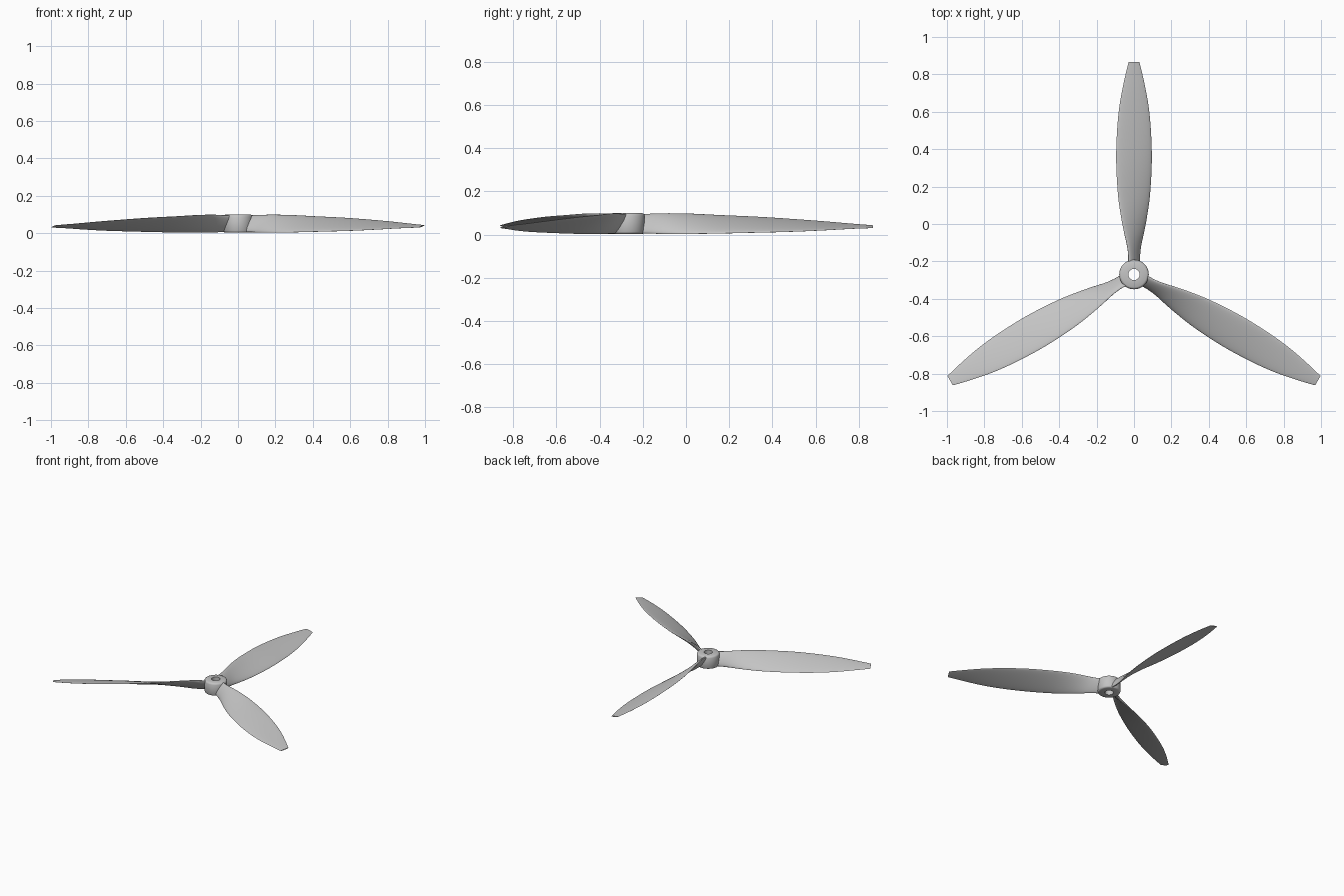
import bpy, bmesh, math
from mathutils import Matrix, Vector

cube = bpy.data.objects.get("Cube")
if cube:
    bpy.data.objects.remove(cube, do_unlink=True)

grey = bpy.data.materials.new("light grey")
grey.use_nodes = True
COLOR = (0.55, 0.55, 0.55, 1)
grey.diffuse_color = COLOR
grey.node_tree.nodes["Principled BSDF"].inputs["Base Color"].default_value = COLOR

CENTER = Vector((0, -0.27, 0))


def finish(name, bm, angle):
    bmesh.ops.recalc_face_normals(bm, faces=bm.faces)
    mesh = bpy.data.meshes.new(name)
    bm.to_mesh(mesh)
    bm.free()
    mesh.materials.append(grey)
    obj = bpy.data.objects.new(name, mesh)
    bpy.context.collection.objects.link(obj)
    bpy.ops.object.select_all(action="DESELECT")
    obj.select_set(True)
    bpy.context.view_layer.objects.active = obj
    bpy.ops.object.shade_smooth_by_angle(angle=math.radians(angle))
    return obj


def bridge(bm, a, b):
    for i in range(len(a)):
        j = (i + 1) % len(a)
        bm.faces.new((a[i], a[j], b[j], b[i]))


# Hub: a bored ring with rounded rims
PROFILE = [(0.03, 0.003), (0.068, 0.003), (0.075, 0.006), (0.079, 0.014),
           (0.079, 0.088), (0.075, 0.096), (0.068, 0.1), (0.03, 0.1)]
SIDES = 64
bm = bmesh.new()
rings = []
for r, z in PROFILE:
    rings.append([bm.verts.new(CENTER + Vector((r * math.cos(t), r * math.sin(t), z)))
                  for t in (math.tau * i / SIDES for i in range(SIDES))])
for k, ring in enumerate(rings):
    bridge(bm, ring, rings[(k + 1) % len(rings)])
finish("hub", bm, 50)

# Blade stations: radius, half width, half height, half thickness, middle height
STATIONS = [(0.055, 0.030, 0.044, 0.017, 0.051), (0.10, 0.030, 0.045, 0.016, 0.051),
            (0.15, 0.036, 0.047, 0.015, 0.051), (0.22, 0.052, 0.047, 0.014, 0.051),
            (0.30, 0.068, 0.046, 0.013, 0.050), (0.42, 0.085, 0.042, 0.012, 0.048),
            (0.60, 0.095, 0.036, 0.011, 0.046), (0.76, 0.091, 0.029, 0.009, 0.043),
            (0.90, 0.078, 0.021, 0.007, 0.041), (1.03, 0.054, 0.012, 0.005, 0.039),
            (1.135, 0.029, 0.006, 0.003, 0.037)]


def sample(r):
    """Smooth cubic interpolation between the stations."""
    k = max(i for i in range(len(STATIONS) - 1) if STATIONS[i][0] <= r)
    pick = [Vector(STATIONS[min(max(k + d, 0), len(STATIONS) - 1)]) for d in (-1, 0, 1, 2)]
    p0, p1, p2, p3 = pick
    span = p2[0] - p1[0]
    t = (r - p1[0]) / span
    m1 = (p2 - p0) * (span / (p2[0] - p0[0]))
    m2 = (p3 - p1) * (span / (p3[0] - p1[0]))
    return (p1 * (2 * t**3 - 3 * t**2 + 1) + m1 * (t**3 - 2 * t**2 + t)
            + p2 * (3 * t**2 - 2 * t**3) + m2 * (t**3 - t**2))


# Blades: twisted lens sections lofted outward, leading edge high
STEPS, POINTS = 48, 32
for n, name in enumerate(("back_blade", "right_blade", "left_blade")):
    turn = Matrix.Rotation(n * math.tau / 3, 4, "Z")
    bm = bmesh.new()
    loops = []
    for s in range(STEPS + 1):
        r = 0.055 + 1.08 * s / STEPS
        _, w, h, thick, mid = sample(min(r, 1.1349))
        chord = math.hypot(w, h)
        along = Vector((w, 0, -h)) / chord
        normal = Vector((h, 0, w)) / chord
        loop = []
        for i in range(POINTS):
            t = math.tau * i / POINTS
            # Fuller top than underside
            bulge = thick * math.sin(t) * (1 if math.sin(t) > 0 else 0.7)
            p = Vector((0, r, mid)) + along * chord * math.cos(t) + normal * bulge
            p.z = min(max(p.z, 0), 0.1)
            loop.append(bm.verts.new(turn @ p + CENTER))
        loops.append(loop)
    for a, b in zip(loops, loops[1:]):
        bridge(bm, a, b)
    bm.faces.new(loops[0])
    bm.faces.new(loops[-1])
    finish(name, bm, 50)
